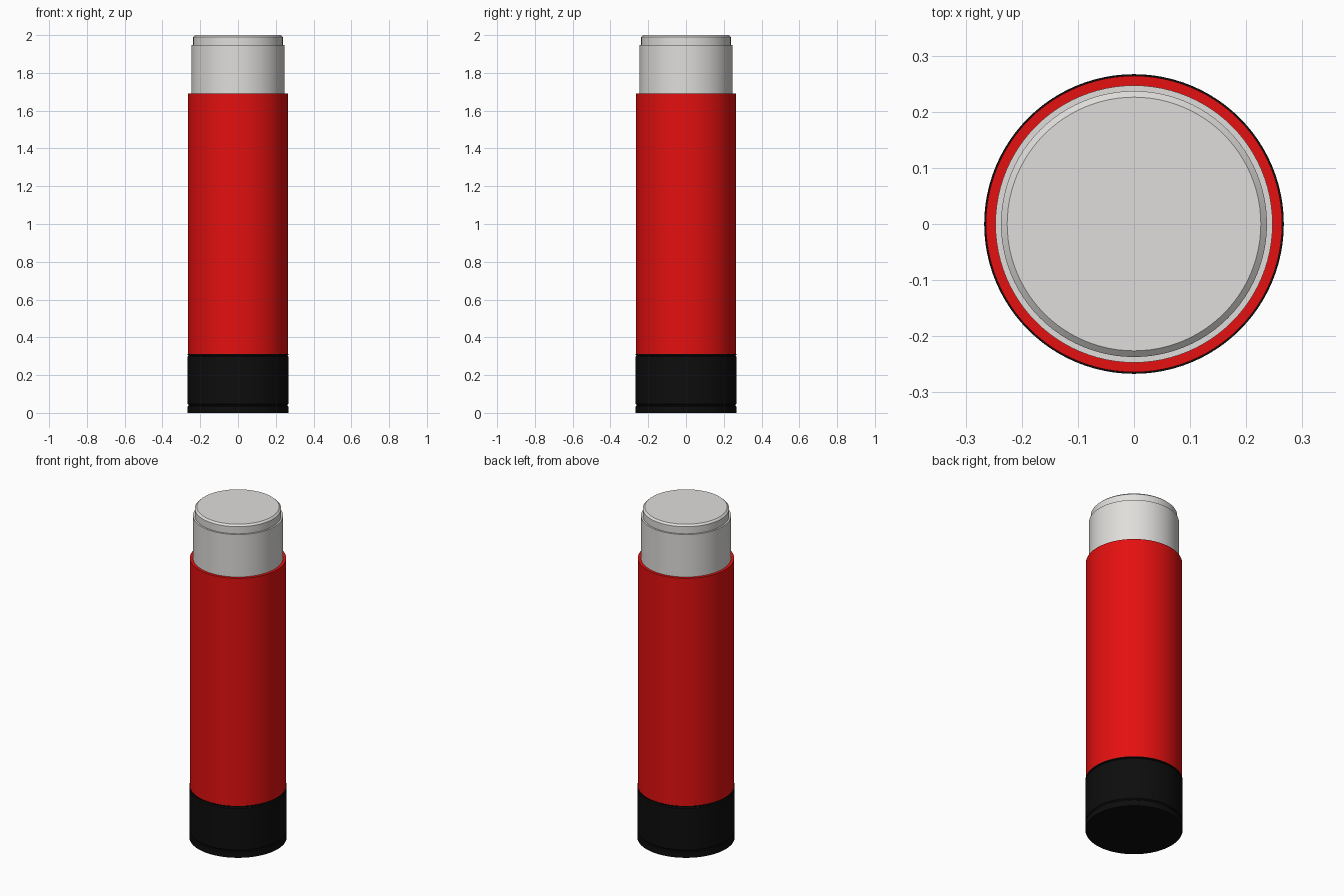
import bpy, bmesh, math

if "Cube" in bpy.data.objects:
    bpy.data.objects.remove(bpy.data.objects["Cube"])

SEGMENTS = 96


def material(name, rgb):
    mat = bpy.data.materials.new(name)
    mat.diffuse_color = (*rgb, 1.0)
    mat.use_nodes = True
    mat.node_tree.nodes["Principled BSDF"].inputs["Base Color"].default_value = mat.diffuse_color
    return mat


def lathe(name, profile, mat):
    """Spin a closed (radius, height) profile about z; both ends lie on the axis."""
    bm = bmesh.new()
    rings = []
    for r, z in profile:
        rings.append([bm.verts.new((r * math.cos(2 * math.pi * i / SEGMENTS),
                                    r * math.sin(2 * math.pi * i / SEGMENTS), z))
                      for i in range(SEGMENTS)])
    for low, high in zip(rings, rings[1:]):
        for i in range(SEGMENTS):
            j = (i + 1) % SEGMENTS
            bm.faces.new((low[i], low[j], high[j], high[i]))
    bm.faces.new(rings[0][::-1])
    bm.faces.new(rings[-1])
    mesh = bpy.data.meshes.new(name)
    bm.to_mesh(mesh)
    bm.free()
    mesh.materials.append(mat)
    obj = bpy.data.objects.new(name, mesh)
    bpy.context.collection.objects.link(obj)
    bpy.ops.object.select_all(action='DESELECT')
    obj.select_set(True)
    bpy.context.view_layer.objects.active = obj
    bpy.ops.object.shade_smooth_by_angle(angle=math.radians(30))
    return obj


red = material("red", (0.78, 0.005, 0.005))
black = material("black", (0.004, 0.004, 0.004))
grey = material("light grey", (0.74, 0.73, 0.71))

# Twist base with a narrow groove and chamfered upper rim
lathe("twist_base", [(0.267, 0.0), (0.267, 0.034), (0.262, 0.038), (0.262, 0.042),
                     (0.267, 0.047), (0.267, 0.298), (0.262, 0.304), (0.267, 0.307),
                     (0.267, 0.312)], black)

# Straight outer barrel
lathe("barrel", [(0.264, 0.312), (0.264, 1.69)], red)

# Inner sleeve, ending in a flat shoulder
lathe("sleeve", [(0.247, 1.67), (0.247, 1.947)], grey)

# Stepped cap with bevelled top edge
lathe("top_cap", [(0.237, 1.94), (0.237, 1.99), (0.226, 2.0)], grey)
